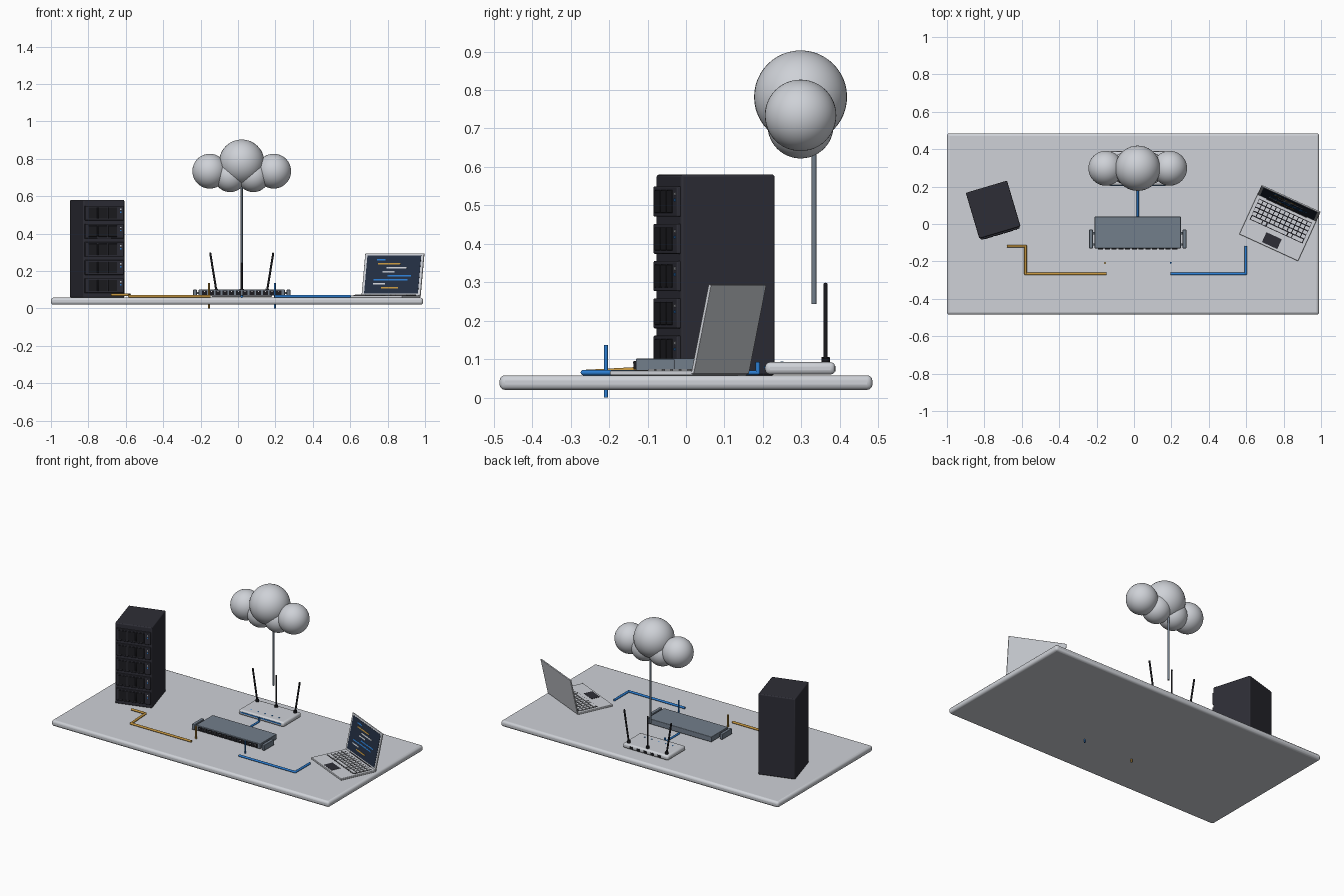
import bpy, math
from mathutils import Matrix, Vector

old = bpy.data.objects.get("Cube")
if old:
    bpy.data.objects.remove(old)


def material(name, rgb):
    m = bpy.data.materials.new(name)
    m.use_nodes = True
    col = (*rgb, 1)
    m.diffuse_color = col
    m.node_tree.nodes["Principled BSDF"].inputs["Base Color"].default_value = col
    return m


LIGHT = material("light grey", (0.62, 0.64, 0.68))
SLATE = material("slate grey", (0.17, 0.21, 0.26))
DARK = material("charcoal", (0.027, 0.027, 0.037))
BLACK = material("black", (0.012, 0.012, 0.015))
BLUE = material("blue", (0.025, 0.21, 0.65))
GOLD = material("amber", (0.55, 0.30, 0.05))
NAVY = material("screen navy", (0.017, 0.028, 0.055))


def finish(name, mat, frame=None):
    ob = bpy.context.object
    ob.name = name
    ob.data.materials.append(mat)
    if frame:
        bpy.context.view_layer.update()
        ob.matrix_world = frame @ ob.matrix_world
    return ob


def box(name, mat, centre, size, bevel=0, frame=None, segments=3):
    bpy.ops.mesh.primitive_cube_add(size=1, location=centre)
    ob = bpy.context.object
    ob.scale = size
    bpy.ops.object.transform_apply(location=False, rotation=False, scale=True)
    if bevel:
        mod = ob.modifiers.new("rounded edges", "BEVEL")
        mod.width, mod.segments = bevel, segments
        bpy.ops.object.shade_smooth_by_angle()
    return finish(name, mat, frame)


def rod(name, mat, a, b, r, sides=16):
    a, b = Vector(a), Vector(b)
    d = b - a
    bpy.ops.mesh.primitive_cylinder_add(
        vertices=sides, radius=r, depth=d.length, location=(a + b) / 2,
        rotation=d.to_track_quat("Z", "Y").to_euler())
    bpy.ops.object.shade_smooth_by_angle()
    return finish(name, mat)


def cable(name, mat, points, r=0.007):
    for a, b in zip(points, points[1:]):
        rod(name, mat, a, b, r)
    for p in points[1:-1]:
        bpy.ops.mesh.primitive_uv_sphere_add(segments=16, ring_count=8, radius=r, location=p)
        bpy.ops.object.shade_smooth()
        finish(name + "_bend", mat)


def placed(x, y, z, degrees=0):
    return Matrix.Translation((x, y, z)) @ Matrix.Rotation(math.radians(degrees), 4, "Z")


TOP = 0.058
MID = 0.02

# Table slab
box("table_slab", LIGHT, (-0.005, 0, 0.039), (1.99, 0.97, 0.038), 0.014)

# Server tower with five drive bays
tower = placed(-0.753, 0.077, TOP, 16.5)
box("server_case", DARK, (0, 0, 0.261), (0.23, 0.255, 0.522), 0.006, tower)
for row in range(5):
    z = 0.452 - 0.097 * row
    box("server_bay", DARK, (0, -0.13, z), (0.216, 0.014, 0.078), 0.003, tower)
    for col in range(3):
        box("drive_cover", BLACK, (-0.065 + 0.055 * col, -0.137, z),
            (0.05, 0.004, 0.06), 0.001, tower, 1)
    box("bay_light", LIGHT, (0.09, -0.138, z + 0.02), (0.007, 0.003, 0.007), frame=tower)
    box("bay_signal", BLUE, (0.09, -0.138, z + 0.004), (0.007, 0.003, 0.007), frame=tower)

# Network switch with front ports and side brackets
box("switch_body", SLATE, (MID, -0.045, 0.085), (0.46, 0.17, 0.034), 0.003)
for side in (-1, 1):
    box("switch_bracket", SLATE, (MID + side * 0.25, -0.08, 0.083), (0.02, 0.1, 0.036), 0.003)
    for y in (-0.11, -0.05):
        box("bracket_tab", SLATE, (MID + side * 0.235, y, 0.083), (0.014, 0.012, 0.012))
for i in range(12):
    x = MID - 0.198 + 0.036 * i
    box("switch_port", BLACK, (x, -0.131, 0.084), (0.027, 0.01, 0.022))
    box("port_light", LIGHT, (x, -0.1365, 0.09), (0.005, 0.002, 0.004))
for side in (-1, 1):
    for y in (-0.09, 0.0):
        box("switch_foot", BLACK, (MID + side * 0.19, y, 0.063), (0.03, 0.03, 0.012))

# Router
box("router_body", LIGHT, (MID, 0.297, 0.076), (0.326, 0.182, 0.032), 0.012)
box("router_stripe", BLUE, (MID, 0.206, 0.079), (0.29, 0.006, 0.007))
for i in range(5):
    x = MID - 0.1 + 0.05 * i
    rod("router_light", BLUE, (x, 0.25, 0.091), (x, 0.25, 0.094), 0.004)
    box("router_port", BLACK, (x, 0.387, 0.075), (0.026, 0.005, 0.014))
for side in (-1, 0, 1):
    base = Vector((MID + side * 0.135, 0.363, 0.09))
    tip = Vector((MID + side * 0.168, 0.363, 0.293))
    rod("antenna_base", BLACK, base, base.lerp(tip, 0.07), 0.011)
    rod("antenna", BLACK, base, tip, 0.0055)
    bpy.ops.mesh.primitive_uv_sphere_add(segments=16, ring_count=8, radius=0.0058, location=tip)
    bpy.ops.object.shade_smooth()
    finish("antenna_tip", BLACK)

# Cloud on its pole
rod("cloud_pole", SLATE, (MID, 0.333, 0.243), (MID, 0.333, 0.7), 0.006)
puffs = [(0, 0.782, 0.121)]
for side in (-1, 1):
    puffs += [(side * 0.171, 0.734, 0.093), (side * 0.062, 0.708, 0.086)]
for x, z, r in puffs:
    bpy.ops.mesh.primitive_uv_sphere_add(segments=40, ring_count=24, radius=r,
                                         location=(MID + x, 0.298, z))
    bpy.ops.object.shade_smooth()
    finish("cloud_puff", LIGHT)

# Cables
LOW = 0.065
cable("server_cable", GOLD, [(-0.68, -0.118, 0.073), (-0.58, -0.118, 0.073),
                             (-0.58, -0.267, LOW), (-0.147, -0.267, LOW)])
cable("laptop_cable", BLUE, [(0.195, -0.267, LOW), (0.597, -0.267, LOW), (0.597, -0.118, LOW)])
cable("router_cable", BLUE, [(MID, 0.04, LOW), (MID, 0.187, LOW), (MID, 0.187, 0.092)], 0.006)
rod("server_riser", GOLD, (-0.155, -0.208, 0), (-0.155, -0.208, 0.137), 0.005)
rod("laptop_riser", BLUE, (0.197, -0.208, 0), (0.197, -0.208, 0.137), 0.005)

# Laptop base, keyboard and trackpad
laptop = placed(0.769, -0.019, TOP, -24.6)
W, D = 0.346, 0.236
box("laptop_base", LIGHT, (0, 0, 0.006), (W, D, 0.012), 0.003, laptop)
box("keyboard_well", BLACK, (0, 0.038, 0.012), (0.31, 0.122, 0.002), frame=laptop)
for row in range(5):
    y = 0.086 - 0.024 * row
    if row == 4:
        keys = [(-0.12, 0.06), (-0.075, 0.02), (0.0, 0.115), (0.075, 0.02), (0.12, 0.06)]
    else:
        keys = [(-0.143 + 0.026 * i, 0.021) for i in range(12)]
    for x, w in keys:
        box("key", LIGHT, (x, y, 0.0142), (w, 0.018, 0.003), frame=laptop)
box("trackpad", DARK, (0, -0.077, 0.0122), (0.09, 0.058, 0.002), frame=laptop)

# Laptop lid, tilted back about the hinge
lid = laptop @ Matrix.Translation((0, D / 2, 0.004)) @ Matrix.Rotation(math.radians(-12.2), 4, "X")
H = 0.237
box("laptop_lid", LIGHT, (0, 0, H / 2), (W, 0.008, H), 0.002, lid)
box("screen", NAVY, (0, -0.0045, H / 2 + 0.003), (W - 0.03, 0.002, H - 0.03), frame=lid)

# Lines on the screen: start, length, colour
lines = [(-0.1, 0.05, BLUE), (-0.09, 0.13, GOLD), (-0.04, 0.12, LIGHT), (-0.06, 0.07, LIGHT),
         (-0.03, 0.14, BLUE), (-0.11, 0.2, BLUE), (-0.11, 0.07, LIGHT), (-0.06, 0.1, GOLD)]
for i, (start, length, mat) in enumerate(lines):
    box("screen_line", mat, (start + length / 2, -0.0055, 0.202 - 0.022 * i),
        (length, 0.002, 0.008), frame=lid)
rod("laptop_hinge", DARK, laptop @ Vector((-0.12, D / 2 - 0.002, 0.011)),
    laptop @ Vector((0.12, D / 2 - 0.002, 0.011)), 0.004)
